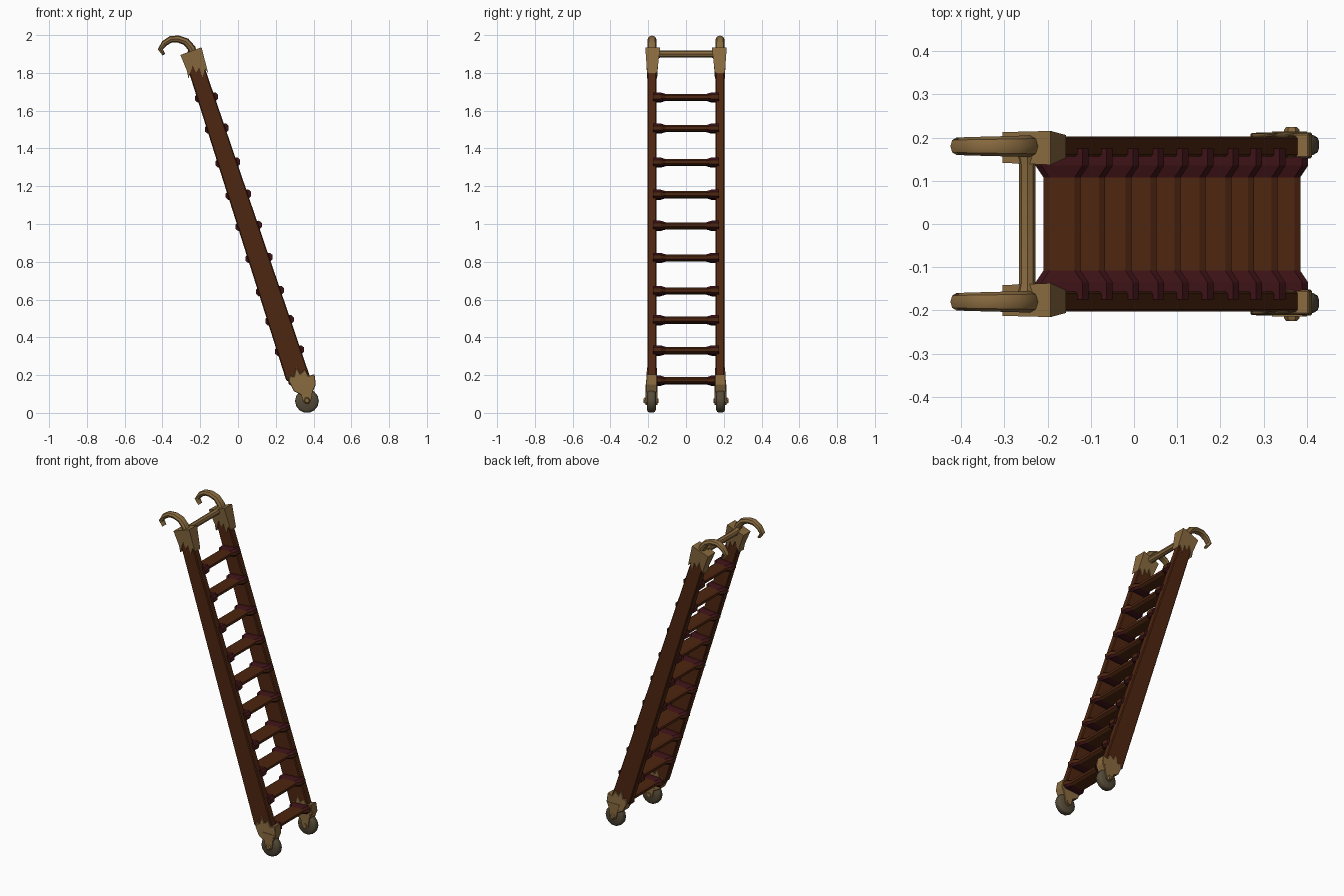
import bpy, bmesh, math
from mathutils import Vector

cube = bpy.data.objects.get("Cube")
if cube:
    bpy.data.objects.remove(cube, do_unlink=True)


def material(name, rgb):
    m = bpy.data.materials.new(name)
    m.use_nodes = True
    m.diffuse_color = (*rgb, 1)
    bsdf = m.node_tree.nodes["Principled BSDF"]
    bsdf.inputs["Base Color"].default_value = (*rgb, 1)
    bsdf.inputs["Roughness"].default_value = 0.8
    return m


WOOD = material("brown wood", (0.076, 0.019, 0.005))
RED = material("dark red paint", (0.045, 0.006, 0.008))
BRASS = material("dull brass", (0.25, 0.145, 0.05))
RUBBER = material("grey brown wheel", (0.09, 0.07, 0.04))


def loft(name, rings, mats, smooth=False, rule=None, bevel=0):
    """Skin a row of equal-sized point rings and close both ends."""
    bm = bmesh.new()
    rows = [[bm.verts.new(p) for p in ring] for ring in rings]
    n = len(rows[0])
    for a, b in zip(rows, rows[1:]):
        for i in range(n):
            j = (i + 1) % n
            bm.faces.new((a[i], a[j], b[j], b[i]))
    bm.faces.new(rows[0])
    bm.faces.new(rows[-1])
    bmesh.ops.recalc_face_normals(bm, faces=bm.faces)
    if rule:
        for f in bm.faces:
            f.material_index = rule(f)
    mesh = bpy.data.meshes.new(name)
    bm.to_mesh(mesh)
    bm.free()
    for m in mats:
        mesh.materials.append(m)
    ob = bpy.data.objects.new(name, mesh)
    bpy.context.collection.objects.link(ob)
    if bevel:
        mod = ob.modifiers.new("Bevel", "BEVEL")
        mod.width, mod.segments = bevel, 1
    if smooth:
        bpy.ops.object.select_all(action="DESELECT")
        ob.select_set(True)
        bpy.context.view_layer.objects.active = ob
        bpy.ops.object.shade_smooth_by_angle(angle=math.radians(40))
    return ob


def plate(name, profile, y0, y1, mat, bevel=0):
    """Extrude an x-z outline between two y values; each may vary with height."""
    def at(y, z):
        return y(z) if callable(y) else y
    rings = [[(x, at(y, z), z) for x, z in profile] for y in (y0, y1)]
    return loft(name, rings, [mat], bevel=bevel)


def turned(name, x, z, stations, mat, sides=14):
    """Round part about a y axis, from (y, radius) stations."""
    rings = [[(x + r * math.cos(math.tau * i / sides), y,
               z + r * math.sin(math.tau * i / sides)) for i in range(sides)]
             for y, r in stations]
    return loft(name, rings, [mat], smooth=True)


def axis_x(z):
    return 0.378 - 0.328 * z


def half_width(z):
    return 0.075 - 0.0125 * z


# Outlines of the metal fittings, with ragged edges against the wood
TOP_CAP = [(-0.305, 1.895), (-0.193, 1.935), (-0.158, 1.80), (-0.175, 1.82), (-0.188, 1.775),
           (-0.205, 1.83), (-0.222, 1.80), (-0.24, 1.84), (-0.262, 1.77), (-0.27, 1.81)]
FOOT_CAP = [(0.272, 0.20), (0.295, 0.19), (0.31, 0.245), (0.33, 0.205), (0.355, 0.23),
            (0.372, 0.195), (0.405, 0.205), (0.412, 0.15), (0.395, 0.11), (0.345, 0.09),
            (0.295, 0.115), (0.27, 0.165)]
FORK = [(0.32, 0.15), (0.40, 0.15), (0.385, 0.055), (0.365, 0.042), (0.345, 0.055)]
HOOK = [(-0.235, 1.89, 0.022), (-0.245, 1.93, 0.021), (-0.275, 1.965, 0.02), (-0.315, 1.979, 0.019),
        (-0.355, 1.978, 0.018), (-0.39, 1.956, 0.016), (-0.411, 1.925, 0.014), (-0.392, 1.896, 0.008)]

for side, s in (("left", 1), ("right", -1)):
    # Tapered side rail
    rings = []
    for z in (0.15, 1.87):
        c, w = axis_x(z), half_width(z)
        rings.append([(c + a * w, s * y, z + a * -0.02) for a, y in
                      ((-1, 0.156), (1, 0.156), (1, 0.203), (-1, 0.203))])
    loft(side + "_rail", rings, [WOOD], bevel=0.005)

    # Top cap, flared towards its upper end
    plate(side + "_top_cap", TOP_CAP,
          lambda z: s * (0.153 - max(0, z - 1.8) * 0.12),
          lambda z: s * (0.206 + max(0, z - 1.8) * 0.07), BRASS)

    # Curved hook
    pts = [Vector((x, s * 0.18, z)) for x, z, _ in HOOK]
    rings = []
    for i, p in enumerate(pts):
        t = (pts[min(i + 1, len(pts) - 1)] - pts[max(i - 1, 0)]).normalized()
        out = t.cross(Vector((0, 1, 0)))
        wide = 0.026 - 0.001 * i
        rings.append([p + out * HOOK[i][2] * math.cos(math.tau * k / 8)
                      + Vector((0, wide * math.sin(math.tau * k / 8), 0)) for k in range(8)])
    loft(side + "_hook", rings, [BRASS], smooth=True)

    # Foot cap, fork and castor wheel
    plate(side + "_foot_cap", FOOT_CAP,
          lambda z: s * (0.152 + max(0, z - 0.15) * 0.02),
          lambda z: s * (0.212 - max(0, z - 0.15) * 0.06), BRASS, bevel=0.003)
    for place, y in (("inner", 0.151), ("outer", 0.207)):
        plate(f"{side}_{place}_fork", FORK, s * y, s * (y + 0.007), BRASS)
    turned(side + "_wheel", 0.365, 0.063,
           [(s * y, r) for y, r in ((0.160, 0.05), (0.166, 0.06), (0.174, 0.063),
                                    (0.192, 0.063), (0.200, 0.06), (0.206, 0.05))], RUBBER)
    turned(side + "_axle", 0.365, 0.065,
           [(s * 0.146, 0.014), (s * 0.218, 0.018), (s * 0.225, 0.012)], BRASS, sides=6)

# Bar joining the top caps
turned("top_bar", -0.247, 1.9, [(-0.16, 0.025), (-0.135, 0.019), (0.135, 0.019), (0.16, 0.025)],
       BRASS, sides=8)


# Treads, widened where they meet the rails
def tread_paint(face):
    c = face.calc_center_median()
    return 1 if abs(c.y) > 0.11 and abs(face.normal.x) < 0.75 else 0


for i, z in enumerate((0.17, 0.33, 0.49, 0.645, 0.82, 0.99, 1.155, 1.325, 1.505, 1.67)):
    cx, w = axis_x(z) + 0.003, half_width(z) + 0.007
    if i == 0:
        cx, w = 0.335, 0.068
    rings = []
    for y, dw, h in ((-0.175, 0, 0.024), (-0.135, 0, 0.024), (-0.108, 0.018, 0.017),
                     (0.108, 0.018, 0.017), (0.135, 0, 0.024), (0.175, 0, 0.024)):
        a = w - dw
        shape = ((a, 0.45), (a - 0.014, 1), (0.014 - a, 1), (-a, 0.45),
                 (-a, -0.45), (0.014 - a, -1), (a - 0.014, -1), (a, -0.45))
        rings.append([(cx + x, y, z + h * v + 0.06 * x) for x, v in shape])
    loft(f"tread_{i + 1}", rings, [WOOD, RED], rule=tread_paint)
